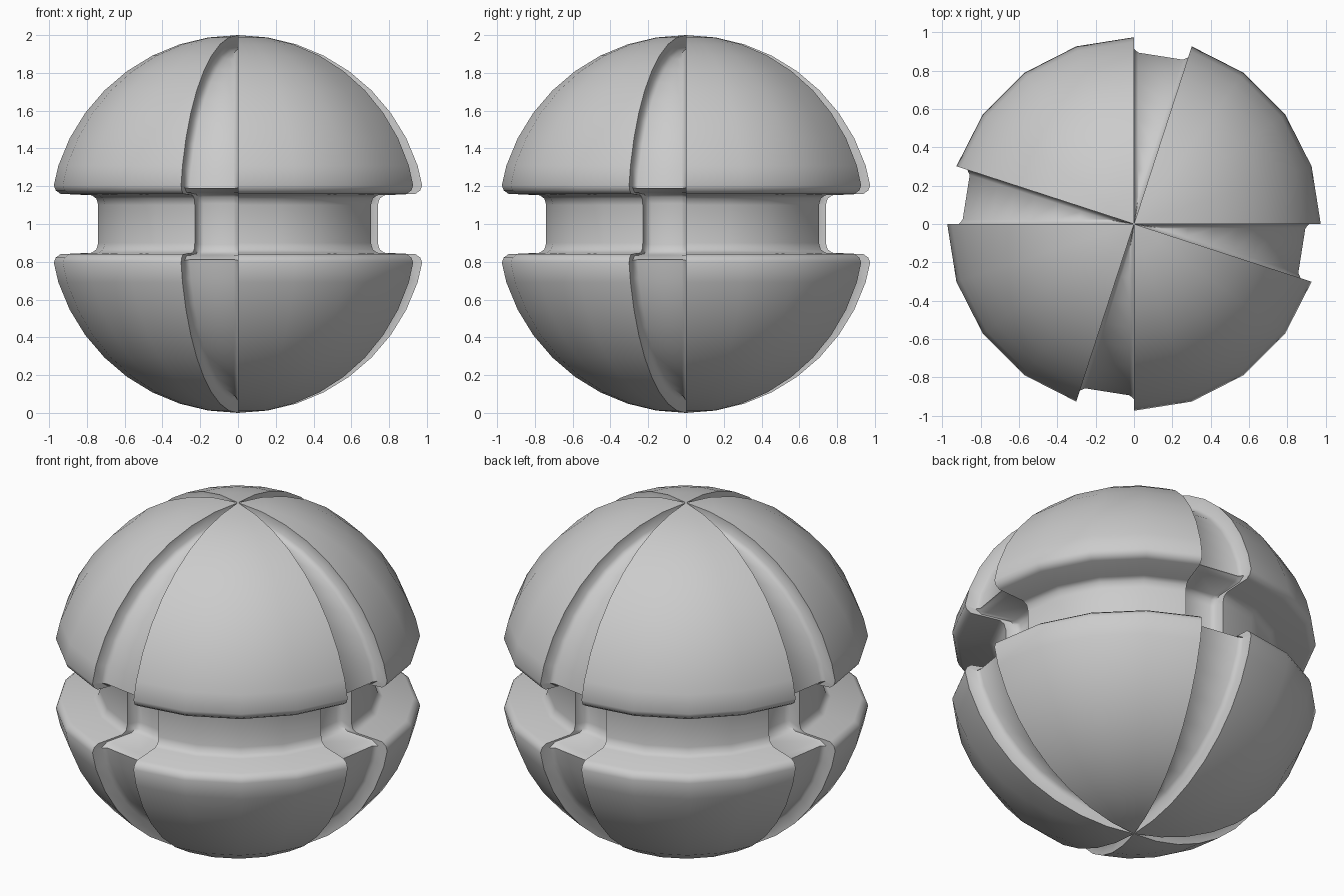
import bpy, bmesh
from math import sin, cos, radians, degrees, pi

if "Cube" in bpy.data.objects:
    bpy.data.objects.remove(bpy.data.objects["Cube"])

# Upper half profile (radius, height above centre): dome, then lip and equator channel
dome = [(cos(radians(e)), sin(radians(e))) for e in (90, 81, 72, 63, 54, 45, 36, 27, 18)] + [(0.975, 0.205)]
channel = [(0.965, 0.178), (0.94, 0.16), (0.775, 0.152), (0.75, 0.135), (0.74, 0.10)]


def profile(depth):
    """Full pole-to-pole profile, sunk inward by depth."""
    pts = [(r * (1 - depth), z * (1 - depth)) for r, z in dome]
    pts += [(r - depth, z + 0.1 * depth) for r, z in channel]
    return pts + [(r, -z) for r, z in reversed(pts)]


def section(angle, depth, shift=0.0):
    """Profile points turned to an angle; shift moves sideways by a distance."""
    out = []
    for r, z in profile(depth):
        limit = radians(8)
        a = radians(angle) + max(-limit, min(limit, shift / max(r, 0.01)))
        out.append((r * cos(a), r * sin(a), z + 1))
    return out


# Four raised panels, each followed by a sunken groove with chamfered corners
sections = []
for q in range(4):
    base = 90 * q
    sections += [section(base + s, 0) for s in (0, 18, 36, 54, 72)]
    sections += [section(base + 72, 0.062), section(base + 72, 0.082, 0.022),
                 section(base + 90, 0.082, -0.022), section(base + 90, 0.062)]

bm = bmesh.new()
cols = [[bm.verts.new(p) for p in s] for s in sections]
for i, a in enumerate(cols):
    b = cols[(i + 1) % len(cols)]
    for j in range(len(a) - 1):
        bm.faces.new((a[j], a[j + 1], b[j + 1], b[j]))
bmesh.ops.remove_doubles(bm, verts=bm.verts, dist=0.0005)
bmesh.ops.recalc_face_normals(bm, faces=bm.faces)

mesh = bpy.data.meshes.new("grooved_ball")
bm.to_mesh(mesh)
bm.free()
ball = bpy.data.objects.new("grooved_ball", mesh)
bpy.context.collection.objects.link(ball)
bpy.context.view_layer.objects.active = ball
ball.select_set(True)
bpy.ops.object.shade_smooth_by_angle(angle=radians(55))
